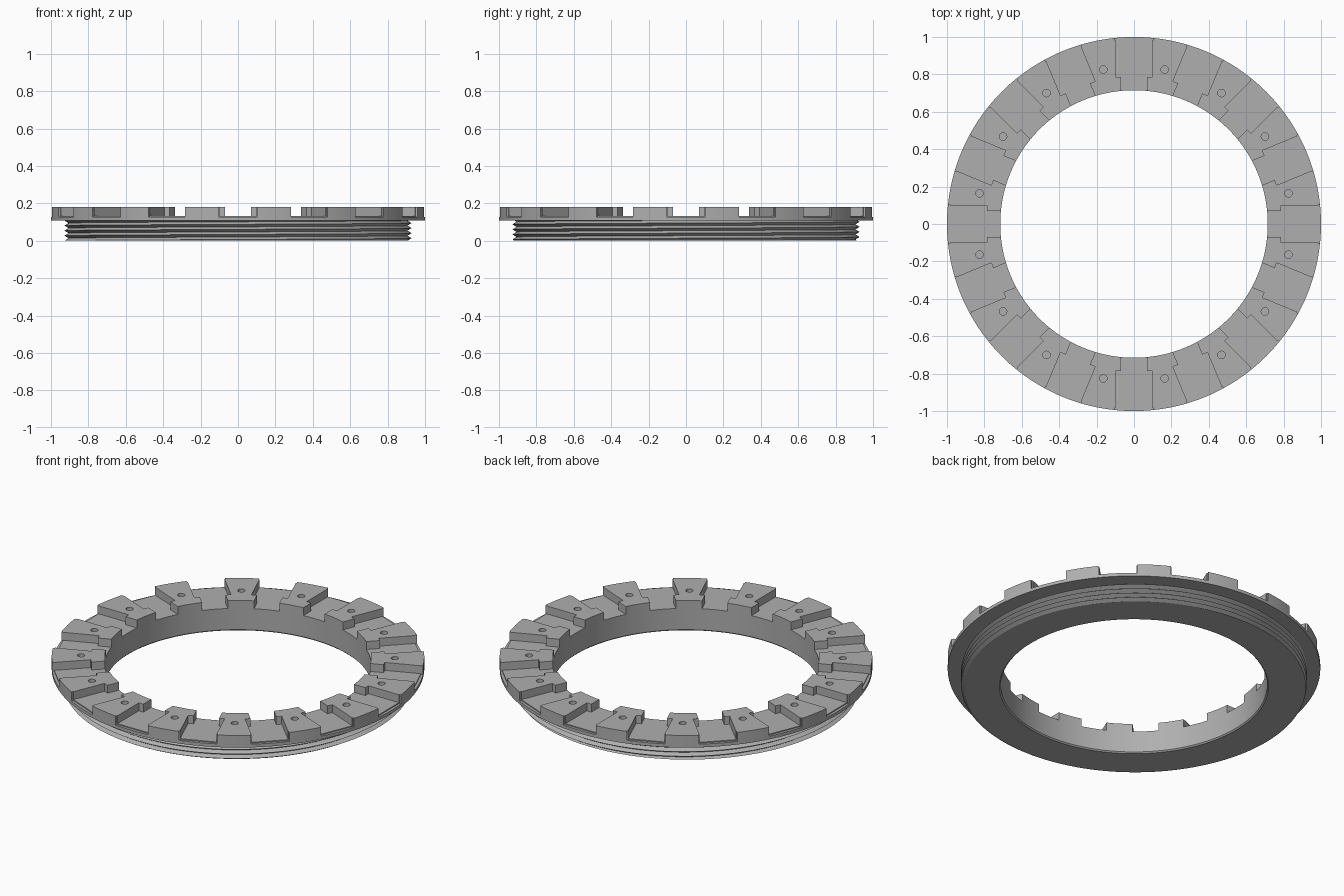
import bpy, bmesh, math
from math import cos, sin, pi
from mathutils import Matrix, Vector

if "Cube" in bpy.data.objects:
    bpy.data.objects.remove(bpy.data.objects["Cube"], do_unlink=True)

SEG = 192
COUNT = 16
TOP, FLOOR, FLANGE = 0.18, 0.133, 0.108

grey = bpy.data.materials.new("plain_grey")
grey.use_nodes = True
colour = (0.43, 0.43, 0.43, 1)
grey.diffuse_color = colour
grey.node_tree.nodes["Principled BSDF"].inputs["Base Color"].default_value = colour


def make(name, bm):
    mesh = bpy.data.meshes.new(name)
    bm.to_mesh(mesh)
    bm.free()
    mesh.materials.append(grey)
    ob = bpy.data.objects.new(name, mesh)
    bpy.context.collection.objects.link(ob)
    return ob


def select(ob):
    bpy.ops.object.select_all(action='DESELECT')
    ob.select_set(True)
    bpy.context.view_layer.objects.active = ob


def lathe(profile):
    """Closed profile of (radius, height) swept round z."""
    bm = bmesh.new()
    cols = [[bm.verts.new((r * cos(2 * pi * i / SEG), r * sin(2 * pi * i / SEG), z))
             for r, z in profile] for i in range(SEG)]
    n = len(profile)
    for i in range(SEG):
        a, b = cols[i], cols[(i + 1) % SEG]
        for j in range(n):
            k = (j + 1) % n
            bm.faces.new((a[j], b[j], b[k], a[k]))
    bmesh.ops.recalc_face_normals(bm, faces=bm.faces)
    return bm


def radial_prisms(outline, z0, z1, offset=0):
    """Extruded outline (drawn along +y) repeated round the ring."""
    bm = bmesh.new()
    for i in range(COUNT):
        turn = Matrix.Rotation(2 * pi * (i + offset) / COUNT, 3, 'Z')
        face = bm.faces.new([bm.verts.new(turn @ Vector((x, y, z0))) for x, y in outline])
        ext = bmesh.ops.extrude_face_region(bm, geom=[face])
        bmesh.ops.translate(bm, vec=(0, 0, z1 - z0),
                            verts=[v for v in ext["geom"] if isinstance(v, bmesh.types.BMVert)])
    bmesh.ops.recalc_face_normals(bm, faces=bm.faces)
    return bm


def cut(ob, bm):
    cutter = make("cutter", bm)
    cutter.hide_render = True
    mod = ob.modifiers.new("cut", 'BOOLEAN')
    mod.operation = 'DIFFERENCE'
    mod.solver = 'EXACT'
    mod.object = cutter
    select(ob)
    bpy.ops.object.modifier_apply(modifier=mod.name)
    bpy.data.objects.remove(cutter, do_unlink=True)


# Flanged ring with a plain bore
ring = make("slotted_ring", lathe([
    (0.722, 0), (0.715, 0.007), (0.715, TOP), (1, TOP),
    (1, FLANGE), (0.9, FLANGE), (0.9, 0)]))

# Slots: wide pocket with a narrow neck at the bore
half = [(0.07, 0.6), (0.07, 0.785), (0.1, 0.785), (0.1, 1.1)]
slot = half + [(-x, y) for x, y in reversed(half)]
cut(ring, radial_prisms(slot, FLOOR, TOP + 0.1))

# Shallow step at the outer end of each slot
lip = [(-0.105, 0.984), (0.105, 0.984), (0.105, 1.1), (-0.105, 1.1)]
cut(ring, radial_prisms(lip, FLOOR - 0.006, TOP + 0.1))

# Pin hole in the middle of each block
hole = [(0.02 * cos(2 * pi * i / 24), 0.842 + 0.02 * sin(2 * pi * i / 24)) for i in range(24)]
cut(ring, radial_prisms(hole, FLOOR, TOP + 0.1, 0.5))

# Helical screw thread under the flange
PITCH, ROWS = 0.027, 19
bm = bmesh.new()
cols = []
for i in range(SEG):
    a = 2 * pi * i / SEG
    cols.append([])
    for k in range(ROWS):
        r = 0.928 if k % 2 else 0.906
        z = PITCH * (k / 2 - 2 + i / SEG)
        cols[i].append(bm.verts.new((r * cos(a), r * sin(a), z)))
for i in range(SEG):
    last = i == SEG - 1
    shift = 2 if last else 0
    a, b = cols[i], cols[0 if last else i + 1]
    for k in range(ROWS - 1 - shift):
        bm.faces.new((a[k], b[k + shift], b[k + shift + 1], a[k + 1]))
for z, up in ((0, -1), (FLANGE, 1)):
    bmesh.ops.bisect_plane(bm, geom=bm.verts[:] + bm.edges[:] + bm.faces[:],
                           plane_co=(0, 0, z), plane_no=(0, 0, up), clear_outer=True)
# Close the underside in to the ring
rim = [e for e in bm.edges if e.is_boundary and all(abs(v.co.z) < 1e-5 for v in e.verts)]
ext = bmesh.ops.extrude_edge_only(bm, edges=rim)
for v in ext["geom"]:
    if isinstance(v, bmesh.types.BMVert):
        v.co = v.co.normalized() * 0.9
thread = make("screw_thread", bm)

for ob in (ring, thread):
    select(ob)
    bpy.ops.object.shade_smooth_by_angle(angle=math.radians(30))
